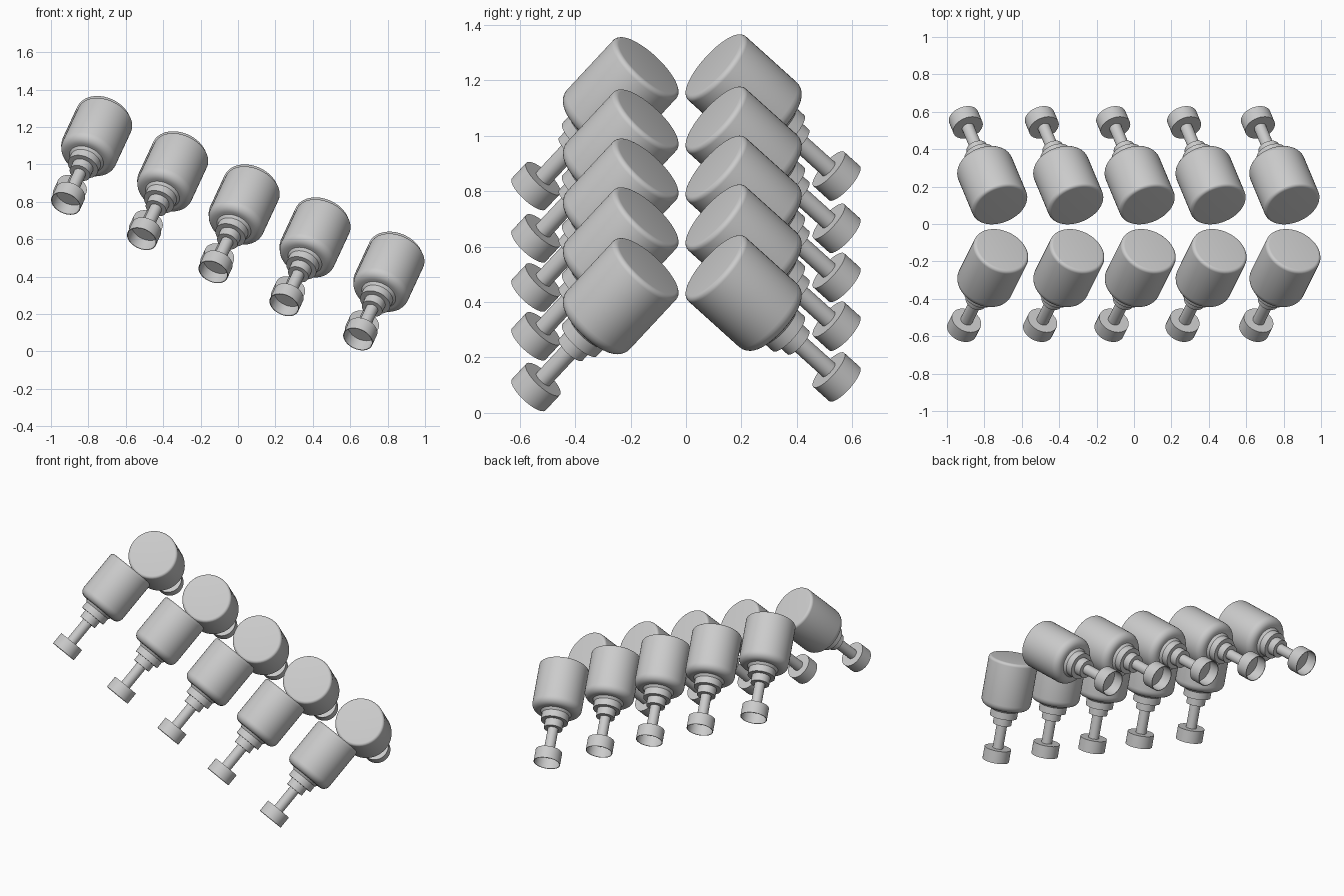
import bpy, bmesh, math
from mathutils import Matrix, Vector

if "Cube" in bpy.data.objects:
    bpy.data.objects.remove(bpy.data.objects["Cube"], do_unlink=True)

grey = bpy.data.materials.new("plain grey")
grey.use_nodes = True
colour = (0.6, 0.6, 0.6, 1)
grey.diffuse_color = colour
grey.node_tree.nodes["Principled BSDF"].inputs["Base Color"].default_value = colour

SEGMENTS = 48
RADIUS = 0.155


def fillet(radius, centre, start, end, steps=6):
    """Quarter-round points (radius, height) for a profile corner."""
    angles = [math.radians(start + (end - start) * i / steps) for i in range(steps + 1)]
    return [(centre[0] + radius * math.cos(a), centre[1] + radius * math.sin(a)) for a in angles]


def lathe(name, profile):
    """Spin a (radius, height) profile around the local z axis."""
    bm = bmesh.new()
    verts = [bm.verts.new((r, 0, z)) for r, z in profile]
    edges = [bm.edges.new(pair) for pair in zip(verts, verts[1:])]
    bmesh.ops.spin(bm, geom=verts + edges, cent=(0, 0, 0), axis=(0, 0, 1),
                   angle=math.tau, steps=SEGMENTS)
    bmesh.ops.remove_doubles(bm, verts=bm.verts, dist=0.0001)
    bmesh.ops.recalc_face_normals(bm, faces=bm.faces)
    mesh = bpy.data.meshes.new(name)
    bm.to_mesh(mesh)
    bm.free()
    mesh.materials.append(grey)
    return mesh


# Part profiles, heights measured from the open end of the foot
body_bottom, body_top = 0.345, 0.665
parts = {
    "body": lathe("body", [(0, body_bottom)]
                  + fillet(0.045, (RADIUS - 0.045, body_bottom + 0.045), -90, 0)
                  + fillet(0.018, (RADIUS - 0.018, body_top - 0.018), 0, 90)
                  + [(0, body_top)]),
    "collar": lathe("collar", [(0, 0.235), (0.058, 0.235), (0.058, 0.285), (0.085, 0.285),
                               (0.085, 0.33), (0.1, 0.35), (0, 0.35)]),
    "rod": lathe("rod", [(0, 0.07), (0.033, 0.07), (0.033, 0.24), (0, 0.24)]),
    "foot_cup": lathe("foot_cup", [(0, 0.07), (0.079, 0.07), (0.079, 0), (0.083, 0),
                                   (0.083, 0.08), (0, 0.08)]),
}

# Two banks leaning together, in a row that slopes down toward +x
slope = math.radians(24.9)
along = Vector((math.cos(slope), 0, -math.sin(slope)))
up = Vector((math.sin(slope), 0, math.cos(slope)))
stations = [0, 0.435, 0.853, 1.274, 1.722]
banks = [("front", Vector((0.805, -0.238, 0.419)), 40.2),
         ("back", Vector((0.802, 0.21, 0.43)), -45.2)]

for bank, centre, lean in banks:
    tilt = math.radians(lean)
    axis = up * math.cos(tilt) + Vector((0, math.sin(tilt), 0))
    turn = axis.to_track_quat("Z", "Y").to_matrix().to_4x4()
    for number, distance in enumerate(stations, 1):
        foot = centre - along * distance - axis * 0.51
        for part, mesh in parts.items():
            obj = bpy.data.objects.new(f"{bank}_{part}_{number}", mesh)
            obj.matrix_world = Matrix.Translation(foot) @ turn
            bpy.context.collection.objects.link(obj)

# Smooth curved sides, keep rims sharp
for mesh in parts.values():
    mesh.shade_smooth()
    mesh.set_sharp_from_angle(angle=math.radians(35))
